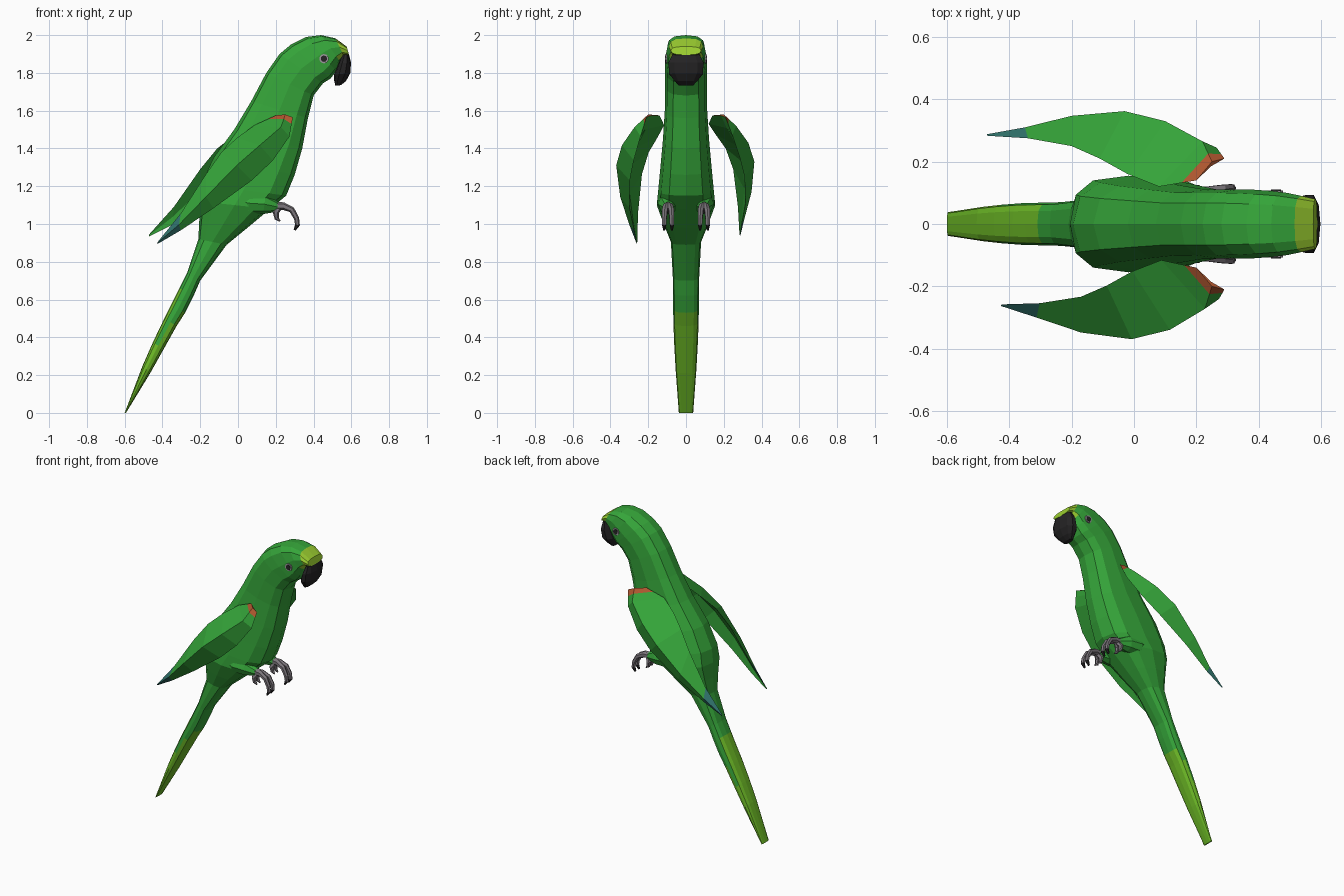
import bpy, bmesh, math
from mathutils import Vector

if "Cube" in bpy.data.objects:
    bpy.data.objects.remove(bpy.data.objects["Cube"])


def material(name, rgb):
    m = bpy.data.materials.new(name)
    m.diffuse_color = (*rgb, 1)
    m.use_nodes = True
    m.node_tree.nodes["Principled BSDF"].inputs["Base Color"].default_value = m.diffuse_color
    return m


green = material("leaf green", (0.036, 0.38, 0.042))
lime = material("olive lime", (0.155, 0.50, 0.02))
yellow = material("forehead yellow green", (0.33, 0.62, 0.03))
orange = material("shoulder orange", (0.45, 0.10, 0.03))
teal = material("wing tip teal", (0.03, 0.17, 0.15))
black = material("beak black", (0.018, 0.017, 0.018))
grey = material("foot grey", (0.2, 0.18, 0.2))
pale = material("eye ring grey", (0.34, 0.31, 0.34))


def loft(name, rings, mats, rule=lambda c, n: 0):
    """Skin a list of equal-sized rings, cap the ends, colour faces by rule."""
    bm = bmesh.new()
    vs = [[bm.verts.new(p) for p in r] for r in rings]
    n = len(vs[0])
    for a, b in zip(vs, vs[1:]):
        for i in range(n):
            j = (i + 1) % n
            bm.faces.new((a[i], a[j], b[j], b[i]))
    bm.faces.new(vs[0])
    bm.faces.new(vs[-1])
    bmesh.ops.recalc_face_normals(bm, faces=bm.faces[:])
    bm.normal_update()
    for f in bm.faces:
        f.material_index = rule(f.calc_center_median(), f.normal)
    me = bpy.data.meshes.new(name)
    bm.to_mesh(me)
    bm.free()
    for m in mats:
        me.materials.append(m)
    ob = bpy.data.objects.new(name, me)
    bpy.context.collection.objects.link(ob)
    return ob


def section(bx, bz, fx, fz, w, sides=12, power=0.72, y=0):
    """Rounded-box ring between a back point and a front point, half width w."""
    ring = []
    for i in range(sides):
        a = 2 * math.pi * i / sides
        c, s = math.cos(a), math.sin(a)
        u = math.copysign(abs(c) ** power, c) if abs(c) > 1e-6 else 0
        v = math.copysign(abs(s) ** power, s) if abs(s) > 1e-6 else 0
        ring.append(((bx + fx) / 2 + (bx - fx) / 2 * u, y + w * v,
                     (bz + fz) / 2 + (bz - fz) / 2 * u))
    return ring


def tube(name, path, mats, rule=lambda c, n: 0, sides=6):
    """Tapered tube along (x, y, z, radius) points lying close to the xz plane."""
    rings = []
    for i, (x, y, z, r) in enumerate(path):
        p, q = path[max(i - 1, 0)], path[min(i + 1, len(path) - 1)]
        t = Vector((q[0] - p[0], q[2] - p[2])).normalized()
        rings.append(section(x - t.y * r, z + t.x * r, x + t.y * r, z - t.x * r,
                             r, sides, 1, y))
    return loft(name, rings, mats, rule)


# Body, head and tail: back x, back z, front x, front z, half width
BODY = [(-.60, 0, -.593, 0, .038), (-.505, .25, -.465, .21, .055),
        (-.45, .375, -.395, .335, .062), (-.39, .50, -.325, .46, .067),
        (-.35, .58, -.28, .53, .068), (-.31, .66, -.235, .62, .069),
        (-.27, .74, -.20, .70, .07),
        (-.21, .92, -.06, .89, .08), (-.205, 1.02, .05, .98, .118),
        (-.205, 1.12, .17, 1.08, .155), (-.195, 1.21, .255, 1.15, .147),
        (-.13, 1.35, .30, 1.26, .135), (-.02, 1.50, .34, 1.40, .122),
        (.07, 1.65, .37, 1.56, .112), (.15, 1.80, .40, 1.68, .111),
        (.22, 1.90, .45, 1.745, .111), (.28, 1.95, .49, 1.77, .110),
        (.36, 1.99, .52, 1.81, .106), (.44, 2.0, .54, 1.86, .10),
        (.515, 1.983, .56, 1.89, .09), (.575, 1.94, .588, 1.895, .08)]


def body_colour(c, n):
    # lime reaches highest on the back of the tail, lowest on its sides
    top = .42 if abs(n.y) > .75 else (.64 if n.x < 0 else .53)
    if c.z < top:
        return 1
    return 2 if c.x > .525 and c.z > 1.88 else 0


loft("body", [section(*s) for s in BODY], [green, lime, yellow], body_colour)

# Hooked beak
BEAK = [(.553, 1.90, .588, 1.895, .075), (.53, 1.85, .598, 1.855, .097),
        (.508, 1.79, .595, 1.80, .093), (.508, 1.765, .572, 1.757, .065),
        (.515, 1.732, .545, 1.735, .04)]
loft("beak", [section(*s, sides=10, power=.85) for s in BEAK], [black])

# Wing lines: upper edge, outer ridge, lower edge
UPPER = [(.20, .14, 1.575), (.08, .12, 1.53), (-.02, .16, 1.47), (-.11, .21, 1.40),
         (-.20, .25, 1.29), (-.34, .275, 1.09), (-.47, .283, .945)]
RIDGE = [(.25, .20, 1.58), (.22, .265, 1.52), (.10, .33, 1.43), (-.03, .362, 1.33),
         (-.20, .347, 1.17), (-.35, .31, 1.03), (-.472, .288, .94)]
LOWER = [(.29, .21, 1.565), (.265, .245, 1.47), (.17, .285, 1.35), (.05, .31, 1.25),
         (-.16, .315, 1.11), (-.34, .295, 1.0), (-.47, .285, .935)]


def wing(name, side):
    rings = []
    for i, pts in enumerate(zip(UPPER, RIDGE, LOWER)):
        u, m, l = (Vector(p) for p in pts)
        if side < 0:                      # near wing is folded a little lower
            t = i / 6
            shift = Vector((.045 * t, 0, -.04 * t))
            u, m, l = u + shift, m + shift, l + shift
            u.y -= .025 * t
            m.y += .055 * t - .08 * t * t
            l.y -= .025 * t
        inner = m.lerp((u + l) / 2, .6)
        rings.append([u, m, l, inner])
    # extra ring that bounds the shoulder patch
    f = .35 if side < 0 else .4
    rings.insert(1, [a.lerp(b, f) for a, b in zip(rings[0], rings[1])])
    rings = [[(p.x, p.y * side, p.z) for p in r] for r in rings]

    def colour(c, n):
        facing = n.z > .3 and (n.x < .6 or side < 0)
        if c.x > .185 and c.z > 1.55 and facing:
            return 1
        return 2 if c.x < -.355 and n.y * side > 0 else 0
    loft(name, rings, [green, orange, teal], colour)


def eye_disc(name, side, radius, y, mat):
    bpy.ops.mesh.primitive_cylinder_add(vertices=10, radius=radius, depth=.008,
                                        location=(.455, side * y, 1.875),
                                        rotation=(math.pi / 2, 0, 0))
    ob = bpy.context.object
    ob.name = name
    ob.data.materials.append(mat)


for side, tag in ((1, "left"), (-1, "right")):
    wing(tag + "_wing", side)

    # Eye ring and pupil
    eye_disc(tag + "_eye_ring", side, .025, .104, pale)
    eye_disc(tag + "_pupil", side, .017, .1065, black)

    # Feathered thigh
    y = side * .095
    tube(tag + "_thigh", [(-.04, y, 1.13, .03), (.06, y, 1.11, .058),
                          (.14, y, 1.105, .053), (.21, y, 1.09, .026)], [green], sides=8)

    # Toes with dark claws: two forward, two short ones curling back
    claw = lambda c, n: 1 if c.z < .99 else 0
    for k in (-1, 1):
        d = k * .017
        tube(tag + "_front_toe", [(.17, y, 1.095, .024), (.24, y + d * .5, 1.095, .02),
                                  (.285, y + d, 1.075, .016), (.31, y + d * 1.2, 1.03, .014),
                                  (.315, y + d * 1.2, .995, .013),
                                  (.30, y + d * 1.2, .968, .006)], [grey, black], claw)
        tube(tag + "_back_toe", [(.215, y, 1.09, .02), (.20, y + d, 1.06, .016),
                                 (.205, y + d, 1.03, .012),
                                 (.222, y + d, 1.015, .004)], [grey])
